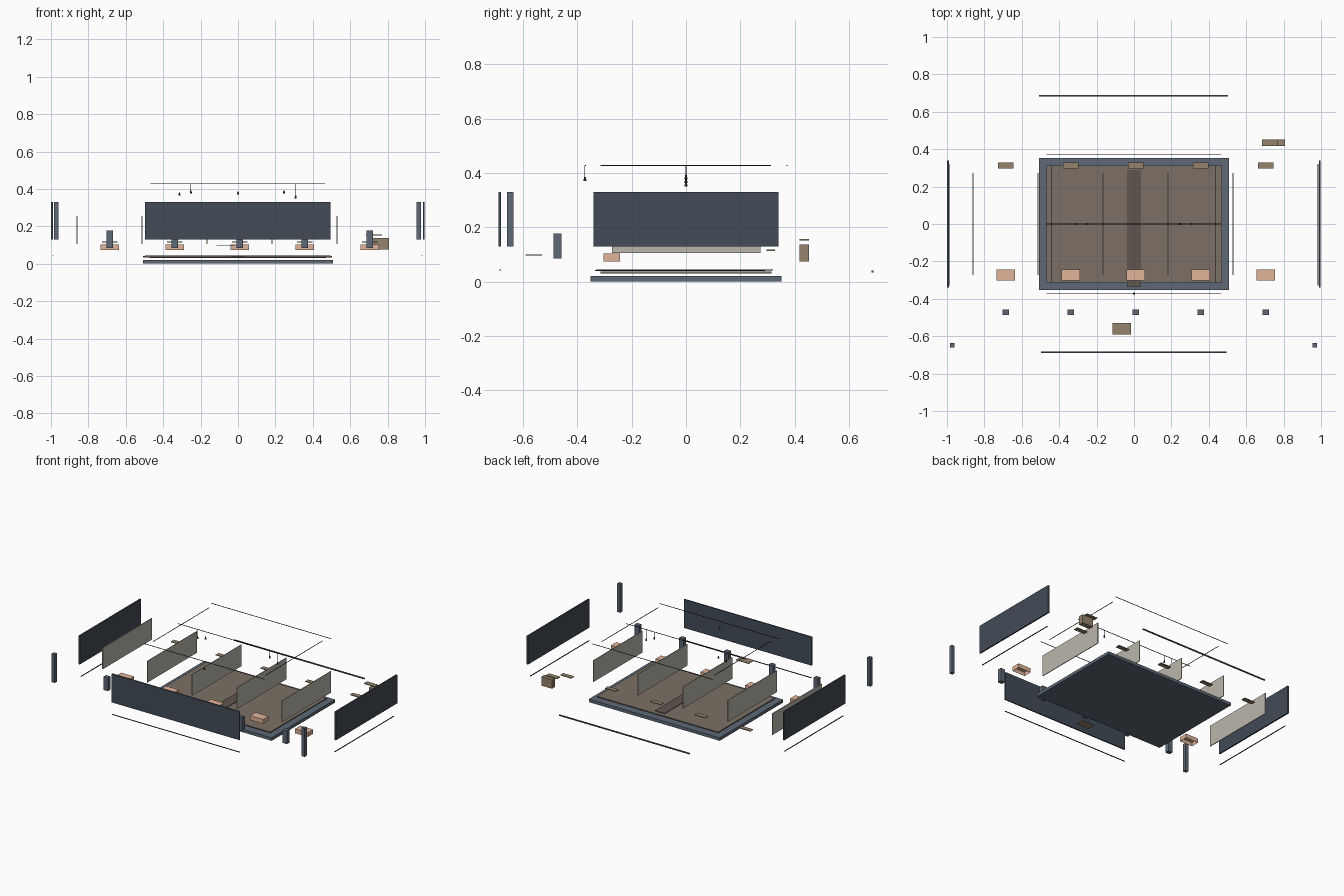
import bpy, bmesh
from mathutils import Matrix, Vector

if "Cube" in bpy.data.objects:
    bpy.data.objects.remove(bpy.data.objects["Cube"])


def mat(name, rgb):
    m = bpy.data.materials.new(name)
    m.diffuse_color = (*rgb, 1)
    m.use_nodes = True
    m.node_tree.nodes["Principled BSDF"].inputs["Base Color"].default_value = m.diffuse_color
    return m


SLATE = mat("slate", (0.11, 0.14, 0.18))
NAVY = mat("navy", (0.055, 0.07, 0.095))
BROWN = mat("brown", (0.20, 0.16, 0.13))
DARK_BROWN = mat("dark_brown", (0.12, 0.09, 0.08))
CREAM = mat("cream", (0.50, 0.47, 0.41))
PEACH = mat("peach", (0.75, 0.46, 0.32))
OLIVE = mat("olive", (0.30, 0.23, 0.15))
BLACK = mat("black", (0.03, 0.03, 0.035))


def finish(bm, name, m):
    me = bpy.data.meshes.new(name)
    bm.to_mesh(me)
    bm.free()
    ob = bpy.data.objects.new(name, me)
    bpy.context.collection.objects.link(ob)
    me.materials.append(m)
    return ob


def box(name, x, y, z, m, open_bottom=0):
    """Box from (min, max) ranges; open_bottom gives a wall thickness for a hollow underside."""
    bm = bmesh.new()
    size = Vector((x[1] - x[0], y[1] - y[0], z[1] - z[0]))
    mid = Vector((sum(x), sum(y), sum(z))) / 2
    bmesh.ops.create_cube(bm, size=1, matrix=Matrix.Translation(mid) @ Matrix.Diagonal((*size, 1)))
    if open_bottom:
        bm.normal_update()
        under = [f for f in bm.faces if f.normal.z < -0.5]
        bmesh.ops.inset_region(bm, faces=under, thickness=open_bottom)
        for v in under[0].verts:
            v.co.z = z[1] - open_bottom
    return finish(bm, name, m)


def around(c, w):
    return (c - w / 2, c + w / 2)


def lathe(name, x, y, z, r1, r2, h, m, sides=12):
    bm = bmesh.new()
    bmesh.ops.create_cone(bm, cap_ends=True, segments=sides, radius1=r1, radius2=r2, depth=h,
                          matrix=Matrix.Translation((x, y, z + h / 2)))
    return finish(bm, name, m)


# base tray, floor and aisle runner
box("base_slab", (-0.508, 0.508), (-0.352, 0.352), (0, 0.021), SLATE)
box("floor_panel", (-0.47, 0.47), (-0.314, 0.314), (0.031, 0.037), BROWN)
box("aisle_runner", (-0.037, 0.037), (-0.335, 0.29), (0.039, 0.043), DARK_BROWN)

# outer walls
box("front_wall", (-0.497, 0.494), (-0.69, -0.681), (0.13, 0.33), NAVY)
box("left_wall", (-1.0, -0.99), (-0.34, 0.34), (0.13, 0.33), NAVY)
box("right_wall", (0.988, 0.998), (-0.34, 0.34), (0.13, 0.33), NAVY)

# skirting trims
box("back_trim", (-0.508, 0.503), (0.683, 0.69), (0.034, 0.042), DARK_BROWN)
box("front_trim", (-0.497, 0.494), (-0.686, -0.681), (0.041, 0.045), BLACK)
for side, x in (("left", -0.988), ("right", 0.984)):
    box(side + "_trim", around(x, 0.005), (-0.33, 0.32), (0.041, 0.045), BLACK)

# corner posts
for side, x in (("left", -0.973), ("right", 0.967)):
    box(side + "_corner_post", around(x, 0.024), (-0.659, -0.635), (0.13, 0.33), SLATE)

# repeated bays: partition, counter, front pier and back shelf
for i in range(5):
    dx = i * 0.3475
    box(f"partition_{i}", around(-0.861 + dx, 0.005), (-0.272, 0.274), (0.106, 0.256), CREAM)
    x = -0.686 + dx
    box(f"counter_{i}", around(x, 0.1), (-0.303, -0.243), (0.074, 0.104), PEACH, 0.006)
    box(f"front_pier_{i}", around(x, 0.034), (-0.487, -0.458), (0.085, 0.178), SLATE)
    box(f"back_shelf_{i}", around(x, 0.084), (0.296, 0.328), (0.114, 0.119), OLIVE)

# front ledge and rear cabinet with lifted lid
box("front_ledge", (-0.115, -0.017), (-0.59, -0.53), (0.097, 0.101), OLIVE)
box("rear_cabinet", (0.722, 0.806), (0.418, 0.453), (0.075, 0.137), OLIVE)
box("cabinet_lid", (0.684, 0.77), (0.418, 0.453), (0.152, 0.157), OLIVE)

# overhead lighting rails
for name, y in (("front", -0.37), ("middle", 0), ("back", 0.372)):
    box(name + "_rail", (-0.468, 0.464), around(y, 0.003), (0.426, 0.429), BLACK)
for name, x in (("left", -0.44), ("right", 0.436)):
    box(name + "_rail", around(x, 0.003), (-0.314, 0.312), (0.426, 0.429), BLACK)

# pendant lamps
for i, (x, y, z) in enumerate(((-0.313, 0, 0.364), (-0.252, 0, 0.376), (0.246, 0, 0.376),
                               (0.308, 0, 0.35), (0, -0.372, 0.37))):
    lathe(f"pendant_cord_{i}", x, y, z + 0.014, 0.001, 0.001, 0.414 - z, BLACK, 6)
    lathe(f"pendant_shade_{i}", x, y, z, 0.006, 0.003, 0.016, BLACK)
